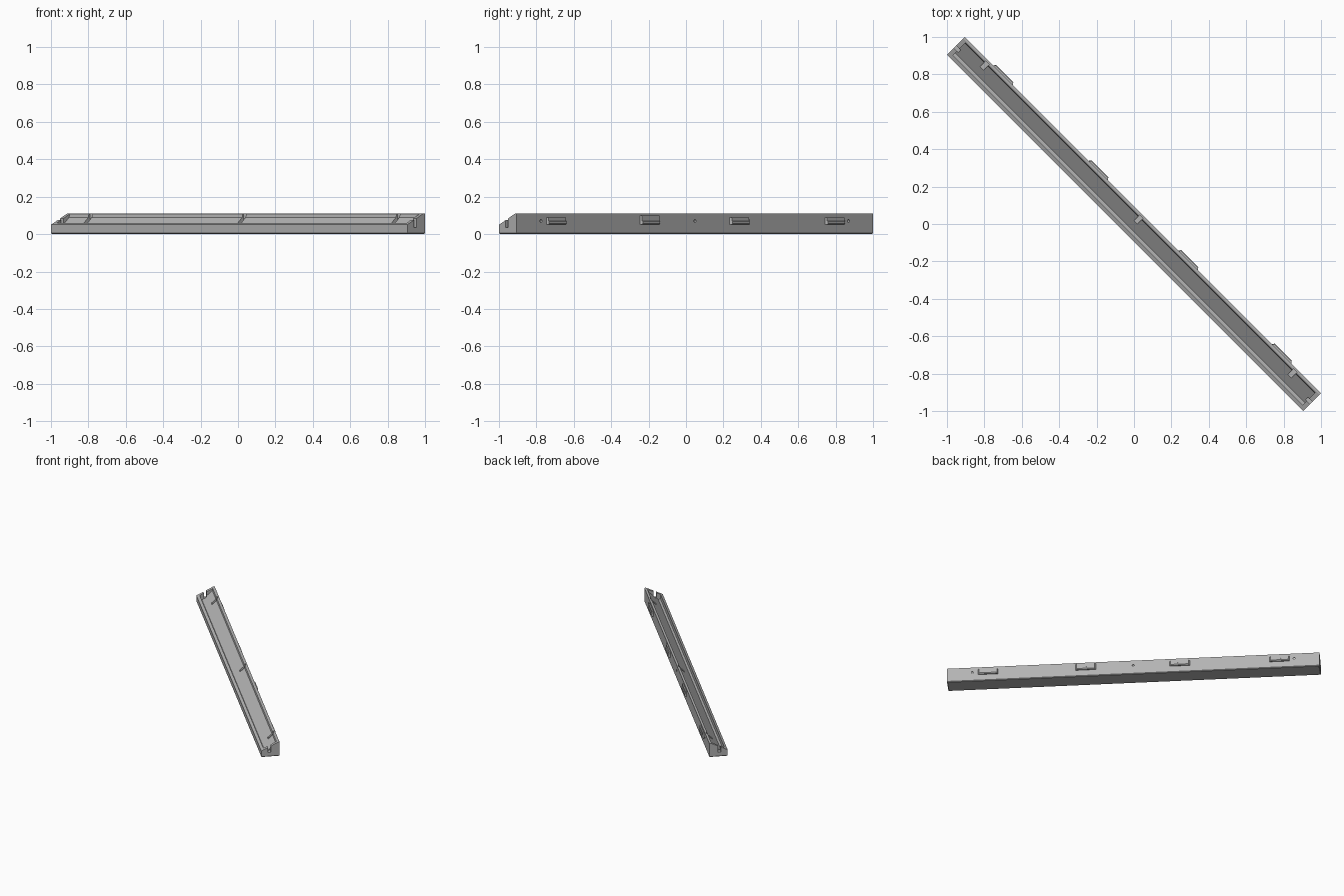
import bpy
import bmesh
import math
from mathutils import Matrix

cube = bpy.data.objects.get("Cube")
if cube:
    bpy.data.objects.remove(cube, do_unlink=True)

grey = bpy.data.materials.new("plain grey")
grey.use_nodes = True
grey.diffuse_color = (0.45, 0.45, 0.45, 1)
grey.node_tree.nodes["Principled BSDF"].inputs["Base Color"].default_value = (0.45, 0.45, 0.45, 1)

HALF = 1.347     # half length of the bar
DEPTH = 0.067    # half depth of the bar
CAP = 0.025      # end wall thickness
TURN = Matrix.Rotation(-math.pi / 4, 4, "Z")


def finish(name, bm):
    bmesh.ops.recalc_face_normals(bm, faces=bm.faces)
    mesh = bpy.data.meshes.new(name)
    bm.to_mesh(mesh)
    bm.free()
    mesh.materials.append(grey)
    obj = bpy.data.objects.new(name, mesh)
    bpy.context.collection.objects.link(obj)
    return obj


def prism(profile, x0, x1):
    """Extrude a (y, z) profile along x."""
    bm = bmesh.new()
    face = bm.faces.new([bm.verts.new((x0, y, z)) for y, z in profile])
    out = bmesh.ops.extrude_face_region(bm, geom=[face])
    verts = [v for v in out["geom"] if isinstance(v, bmesh.types.BMVert)]
    bmesh.ops.translate(bm, verts=verts, vec=(x1 - x0, 0, 0))
    return bm


def box_profile(y0, y1, z0, z1):
    return [(y0, z0), (y1, z0), (y1, z1), (y0, z1)]


def cut(target, bm):
    cutter = finish("cutter", bm)
    cutter.hide_render = True
    mod = target.modifiers.new("cut", "BOOLEAN")
    mod.operation = "DIFFERENCE"
    mod.solver = "EXACT"
    mod.object = cutter
    bpy.context.view_layer.objects.active = target
    bpy.ops.object.modifier_apply(modifier=mod.name)
    bpy.data.objects.remove(cutter, do_unlink=True)


# Outer body with sloping top and chamfered foot
bm = prism([(-DEPTH, 0), (DEPTH, 0), (DEPTH, 0.11), (0.055, 0.11), (-DEPTH, 0.05)], -HALF, HALF)
foot = [e for e in bm.edges if all(v.co.z < 0.001 for v in e.verts)]
bmesh.ops.recalc_face_normals(bm, faces=bm.faces)
bmesh.ops.bevel(bm, geom=foot, offset=0.005, segments=1, affect="EDGES")
bar = finish("bar_housing", bm)

# Channel with tilted mounting face, leaving the end walls
inner = HALF - CAP
cut(bar, prism([(-0.047, 0.13), (-0.047, 0.022), (-0.03, 0.022),
                (0.045, 0.09), (0.053, 0.13)], -inner, inner))

# Screw notches and screw holes through the back wall
for x in (-1.163, 0, 1.163):
    cut(bar, prism(box_profile(0.012, 0.056, 0.058, 0.13), x - 0.013, x + 0.013))
    hole = bmesh.new()
    bmesh.ops.create_cone(hole, cap_ends=True, segments=16, radius1=0.008, radius2=0.008, depth=0.06,
                          matrix=Matrix.Translation((x, 0.07, 0.07)) @ Matrix.Rotation(math.pi / 2, 4, "X"))
    cut(bar, hole)

# Cable slots in both end walls
for side in (-1, 1):
    x0, x1 = sorted((side * (inner - 0.01), side * (HALF + 0.02)))
    cut(bar, prism(box_profile(-0.017, 0.003, 0.035, 0.13), x0, x1))

bar.matrix_world = TURN

# Clips on the back, tapered at the ends, with a shallow groove
for i, x in enumerate((-1.057, -0.336, 0.343, 1.05)):
    top = 0.1 if i == 2 else 0.09
    y0, y1 = DEPTH - 0.004, DEPTH + 0.014
    bm = prism([(y0, 0.05), (y1 - 0.005, 0.05), (y1, 0.057), (y1, 0.068), (y1 - 0.005, 0.071),
                (y1 - 0.005, top), (y0, top)], x - 0.077, x + 0.077)
    for v in bm.verts:
        if v.co.y > DEPTH:
            v.co.x += 0.012 if v.co.x < x else -0.012
    finish(f"back_clip_{i + 1}", bm).matrix_world = TURN
